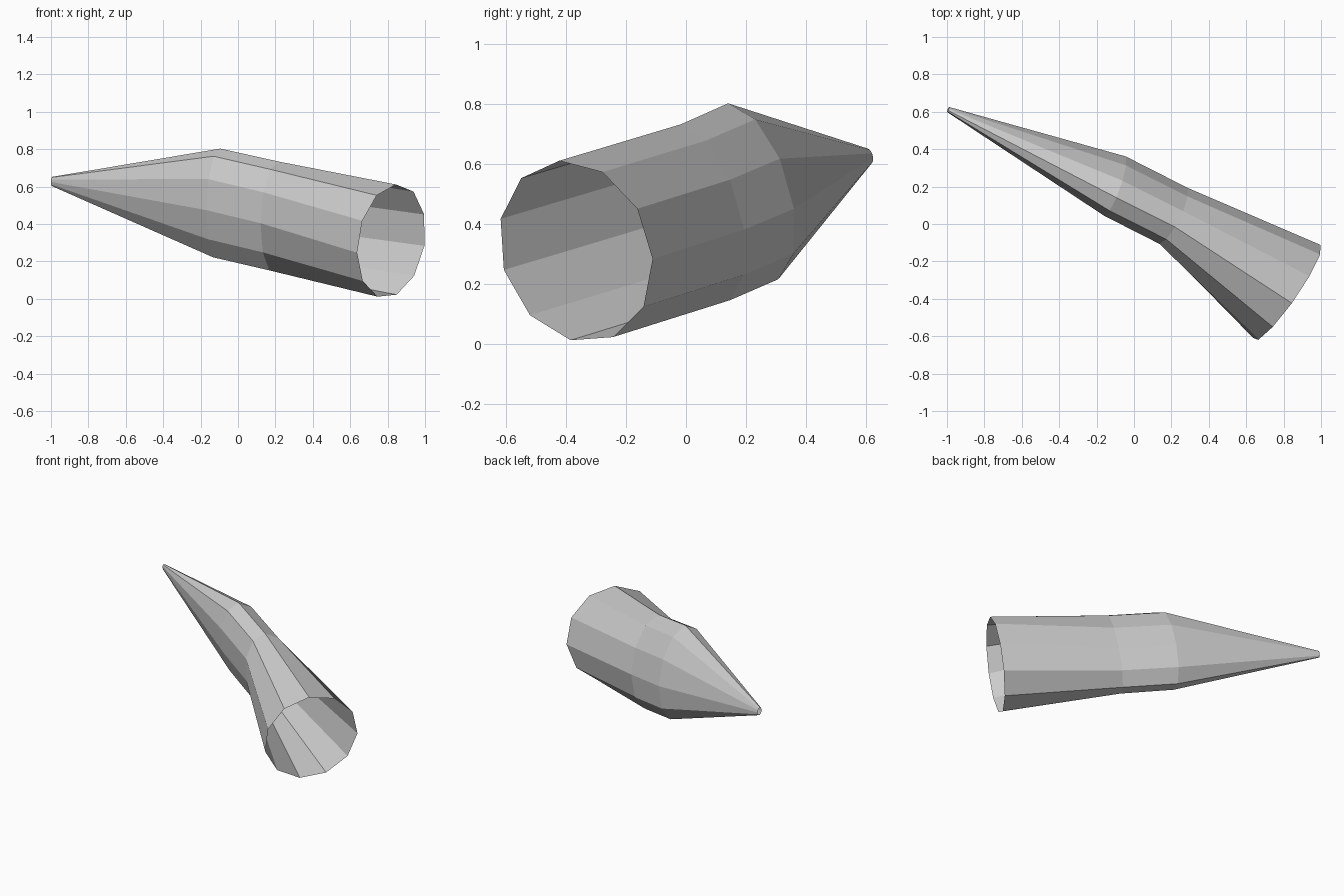
import bpy, bmesh, math
from mathutils import Vector

if "Cube" in bpy.data.objects:
    bpy.data.objects.remove(bpy.data.objects["Cube"])

SIDES = 11
TURN = math.radians(3.5)

# Cross-sections: centre, upward half-axis, sideways half-axis (wide mouth to tip)
sections = [
    ((0.82, -0.368, 0.308), (0.035, -0.04, 0.304), (-0.18, -0.254, 0.0)),
    ((0.205, 0.047, 0.435), (0.02, -0.055, 0.297), (-0.082, -0.143, 0.03)),
    ((-0.105, 0.205, 0.505), (0.015, -0.055, 0.297), (-0.063, -0.152, 0.03)),
    ((-0.994, 0.612, 0.627), (0.001, -0.004, 0.025), (-0.006, -0.013, 0.003)),
]


def add_ring(bm, centre, up, side):
    c, u, s = Vector(centre), Vector(up), Vector(side)
    angles = [TURN + math.tau * k / SIDES for k in range(SIDES)]
    return [bm.verts.new(c + u * math.cos(a) + s * math.sin(a)) for a in angles]


# Open bent tube: flat-shaded skin between neighbouring rings
bm = bmesh.new()
rings = [add_ring(bm, *sec) for sec in sections]
for a, b in zip(rings, rings[1:]):
    for k in range(SIDES):
        n = (k + 1) % SIDES
        bm.faces.new((a[k], a[n], b[n], b[k]))
bmesh.ops.recalc_face_normals(bm, faces=bm.faces)

mesh = bpy.data.meshes.new("tapered_sleeve")
bm.to_mesh(mesh)
bm.free()
obj = bpy.data.objects.new("tapered_sleeve", mesh)
bpy.context.collection.objects.link(obj)
